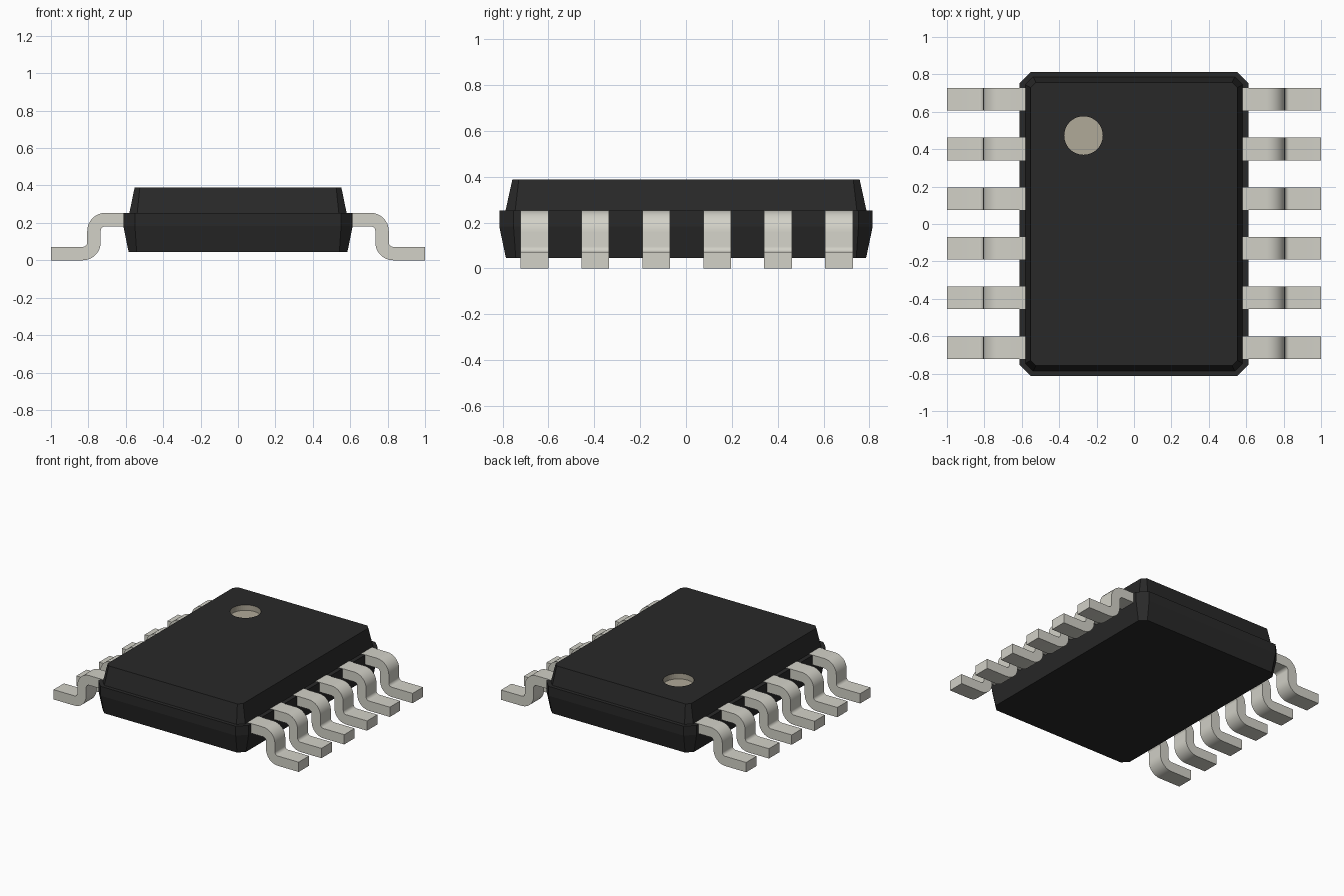
import bpy, bmesh, math

cube = bpy.data.objects.get("Cube")
if cube:
    bpy.data.objects.remove(cube, do_unlink=True)


def material(name, rgb):
    m = bpy.data.materials.new(name)
    m.use_nodes = True
    m.diffuse_color = (*rgb, 1)
    bsdf = next(n for n in m.node_tree.nodes if n.type == 'BSDF_PRINCIPLED')
    bsdf.inputs["Base Color"].default_value = (*rgb, 1)
    return m


BLACK = material("black plastic", (0.022, 0.022, 0.022))
METAL = material("pale grey metal", (0.645, 0.637, 0.573))
TAN = material("light brown marker", (0.435, 0.398, 0.316))


def make_object(name, bm, *mats):
    bmesh.ops.recalc_face_normals(bm, faces=bm.faces)
    mesh = bpy.data.meshes.new(name)
    bm.to_mesh(mesh)
    bm.free()
    for m in mats:
        mesh.materials.append(m)
    ob = bpy.data.objects.new(name, mesh)
    bpy.context.collection.objects.link(ob)
    return ob


def chamfered_ring(bm, hx, hy, c, z):
    pts = [(hx, hy - c), (hx - c, hy), (c - hx, hy), (-hx, hy - c),
           (-hx, c - hy), (c - hx, -hy), (hx - c, -hy), (hx, c - hy)]
    return [bm.verts.new((x, y, z)) for x, y in pts]


# Body: stacked chamfered outlines, with a small ledge at mid height
LEDGE, TOP = 0.252, 0.388
bm = bmesh.new()
rings = [chamfered_ring(bm, *r) for r in (
    (0.585, 0.785, 0.043, 0.045), (0.613, 0.814, 0.062, 0.183),
    (0.613, 0.814, 0.062, LEDGE), (0.581, 0.787, 0.042, LEDGE),
    (0.553, 0.757, 0.028, TOP))]
for low, high in zip(rings, rings[1:]):
    for i in range(8):
        j = (i + 1) % 8
        bm.faces.new((low[i], low[j], high[j], high[i]))
bm.faces.new(rings[0][::-1])
bm.faces.new(rings[-1])
body = make_object("body", bm, BLACK, TAN)

# Round marker recess, cut into the top
DOT_X, DOT_Y, DOT_R, DOT_DEPTH = -0.27, 0.473, 0.103, 0.04
bpy.ops.mesh.primitive_cylinder_add(vertices=48, radius=DOT_R, depth=2 * DOT_DEPTH,
                                    location=(DOT_X, DOT_Y, TOP))
cutter = bpy.context.object
cutter.name = "recess_cutter"
cutter.hide_render = True
cut = body.modifiers.new("recess", 'BOOLEAN')
cut.operation = 'DIFFERENCE'
cut.solver = 'EXACT'
cut.object = cutter
bpy.context.view_layer.objects.active = body
bpy.ops.object.modifier_apply(modifier=cut.name)
bpy.data.objects.remove(cutter, do_unlink=True)

# Recess wall and floor lie inside the marker circle and below the top
for f in body.data.polygons:
    inside = math.hypot(f.center.x - DOT_X, f.center.y - DOT_Y) < DOT_R + 0.002
    f.material_index = 1 if inside and 0.3 < f.center.z < TOP - 0.002 else 0


def arc(cx, cz, r, start, end, steps=8):
    return [(cx + r * math.cos(math.radians(start + (end - start) * i / steps)),
             cz + r * math.sin(math.radians(start + (end - start) * i / steps)))
            for i in range(steps + 1)]


# Gull-wing lead: side profile swept across its width
THICK, LEAD_TOP, WIDTH = 0.072, 0.2535, 0.121
R_IN, R_OUT = 0.024, 0.096
X_IN, X_OUT = 0.734, 0.806


def make_lead(name, side, y):
    upper = ([(0.56, LEAD_TOP)]
             + arc(X_OUT - R_OUT, LEAD_TOP - R_OUT, R_OUT, 90, 0)
             + arc(X_OUT + R_IN, THICK + R_IN, R_IN, 180, 270)
             + [(1.0, THICK)])
    lower = ([(0.56, LEAD_TOP - THICK)]
             + arc(X_IN - R_IN, LEAD_TOP - THICK - R_IN, R_IN, 90, 0)
             + arc(X_IN + R_OUT, R_OUT, R_OUT, 180, 270)
             + [(1.0, 0.0)])
    bm = bmesh.new()
    rows = [[bm.verts.new((side * x, y + s * WIDTH / 2, z)) for x, z in line]
            for s, line in ((-1, upper), (1, upper), (1, lower), (-1, lower))]
    for k in range(4):
        a, b = rows[k], rows[(k + 1) % 4]
        for i in range(len(a) - 1):
            bm.faces.new((a[i], b[i], b[i + 1], a[i + 1]))
    for end in (0, -1):
        bm.faces.new([row[end] for row in rows])
    ob = make_object(name, bm, METAL)
    bpy.ops.object.select_all(action='DESELECT')
    ob.select_set(True)
    bpy.context.view_layer.objects.active = ob
    bpy.ops.object.shade_smooth_by_angle(angle=math.radians(35))


# Six leads along each long side
for side, label in ((1, "left"), (-1, "right")):
    for i in range(6):
        make_lead(f"{label}_lead_{i + 1}", side, 0.003 + (i - 2.5) * 0.2655)
